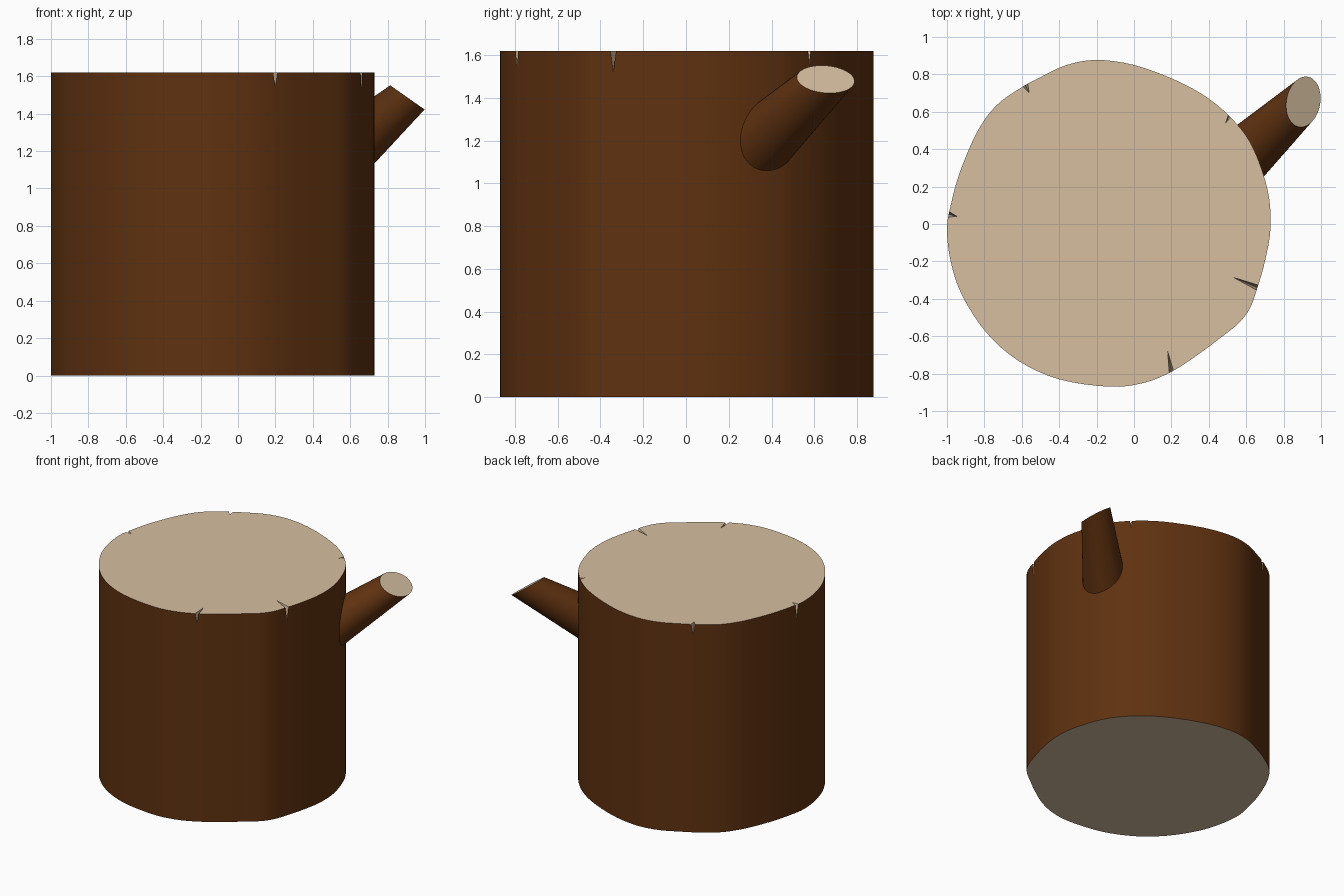
import bpy, bmesh, math
from mathutils import Vector

if "Cube" in bpy.data.objects:
    bpy.data.objects.remove(bpy.data.objects["Cube"])

H = 1.62  # stump height


def material(name, rgb):
    m = bpy.data.materials.new(name)
    m.diffuse_color = (*rgb, 1.0)
    m.use_nodes = True
    m.node_tree.nodes["Principled BSDF"].inputs["Base Color"].default_value = m.diffuse_color
    return m


bark = material("dark brown bark", (0.114, 0.031, 0.005))
wood = material("pale cut wood", (0.672, 0.521, 0.352))


def make_object(name, bm):
    bmesh.ops.recalc_face_normals(bm, faces=bm.faces)
    me = bpy.data.meshes.new(name)
    bm.to_mesh(me)
    bm.free()
    me.materials.append(bark)
    me.materials.append(wood)
    ob = bpy.data.objects.new(name, me)
    bpy.context.collection.objects.link(ob)
    return ob


def activate(ob):
    bpy.ops.object.select_all(action='DESELECT')
    ob.select_set(True)
    bpy.context.view_layer.objects.active = ob


def smooth_closed(pts, steps=4):
    # closed Catmull-Rom curve through the points
    out, n = [], len(pts)
    for i in range(n):
        a, b, c, d = (Vector(pts[(i + k) % n]) for k in (-1, 0, 1, 2))
        for s in range(steps):
            t = s / steps
            out.append(0.5 * (2 * b + (c - a) * t + (2 * a - 5 * b + 4 * c - d) * t * t
                              + (3 * b - a - 3 * c + d) * t ** 3))
    return out


def loft(bm, low, high):
    # bark walls between two rings, cut wood on both ends
    lo = [bm.verts.new(p) for p in low]
    hi = [bm.verts.new(p) for p in high]
    n = len(lo)
    for i in range(n):
        j = (i + 1) % n
        bm.faces.new((lo[i], lo[j], hi[j], hi[i]))
    for ring in (lo[::-1], hi):
        bm.faces.new(ring).material_index = 1


# trunk: irregular outline extruded upward
outline = smooth_closed([
    (0.73, -0.02), (0.715, 0.18), (0.64, 0.40), (0.545, 0.54), (0.40, 0.67),
    (0.22, 0.77), (0.0, 0.85), (-0.20, 0.877), (-0.36, 0.85), (-0.50, 0.785),
    (-0.61, 0.725), (-0.74, 0.63), (-0.84, 0.49), (-0.93, 0.28), (-0.98, 0.10),
    (-1.0, -0.03), (-0.98, -0.20), (-0.92, -0.38), (-0.79, -0.58), (-0.62, -0.73),
    (-0.40, -0.83), (-0.13, -0.87), (0.05, -0.85), (0.20, -0.79), (0.34, -0.70),
    (0.46, -0.61), (0.56, -0.53), (0.62, -0.45), (0.66, -0.34), (0.70, -0.20)])
bm = bmesh.new()
loft(bm, [(p.x, p.y, 0) for p in outline], [(p.x, p.y, H) for p in outline])
trunk = make_object("trunk", bm)

# cracks: (rim point, inner tip, rim width, depth)
cracks = [
    ((0.66, -0.34), (0.53, -0.285), 0.028, 0.10),
    ((0.20, -0.79), (0.18, -0.68), 0.025, 0.08),
    ((-0.985, 0.05), (-0.945, 0.04), 0.025, 0.09),
    ((-0.58, 0.74), (-0.56, 0.70), 0.028, 0.08),
    ((0.51, 0.575), (0.49, 0.54), 0.016, 0.06),
]
for rim, tip, w, d in cracks:
    r, t = Vector((*rim, H)), Vector((*tip, H))
    side = (r - t).cross(Vector((0, 0, 1))).normalized() * w / 2
    grow = 1.5
    tops = [t, t + (r + side - t) * grow, t + (r - side - t) * grow]
    low = t + (r - Vector((0, 0, d)) - t) * grow
    bm = bmesh.new()
    for p in tops + [p + Vector((0, 0, 0.03)) for p in tops] + [low]:
        bm.verts.new(p)
    bmesh.ops.convex_hull(bm, input=bm.verts)
    for f in bm.faces:
        f.material_index = 1
    cutter = make_object("crack_cutter", bm)
    cutter.hide_render = True
    mod = trunk.modifiers.new("crack", 'BOOLEAN')
    mod.operation = 'DIFFERENCE'
    mod.solver = 'EXACT'
    mod.object = cutter
    activate(trunk)
    bpy.ops.object.modifier_apply(modifier=mod.name)
    bpy.data.objects.remove(cutter)

# branch stub: tapered round limb with a slanted cut
base, end = Vector((0.62, 0.395, 1.235)), Vector((0.908, 0.662, 1.485))
cut_normal = Vector((0.575, 0.0, 0.818))
axis = (end - base).normalized()
u = axis.cross(Vector((0, 0, 1))).normalized()
v = axis.cross(u)
low, high = [], []
for i in range(40):
    a = 2 * math.pi * i / 40
    out = u * math.cos(a) + v * math.sin(a)
    p, q = base + out * 0.15, end + out * 0.109
    ray = q - p
    low.append(p - ray * 0.4)
    high.append(p + ray * ((end - p).dot(cut_normal) / ray.dot(cut_normal)))
bm = bmesh.new()
loft(bm, low, high)
branch = make_object("branch_stub", bm)

for ob in (trunk, branch):
    activate(ob)
    bpy.ops.object.shade_smooth_by_angle(angle=math.radians(30))
